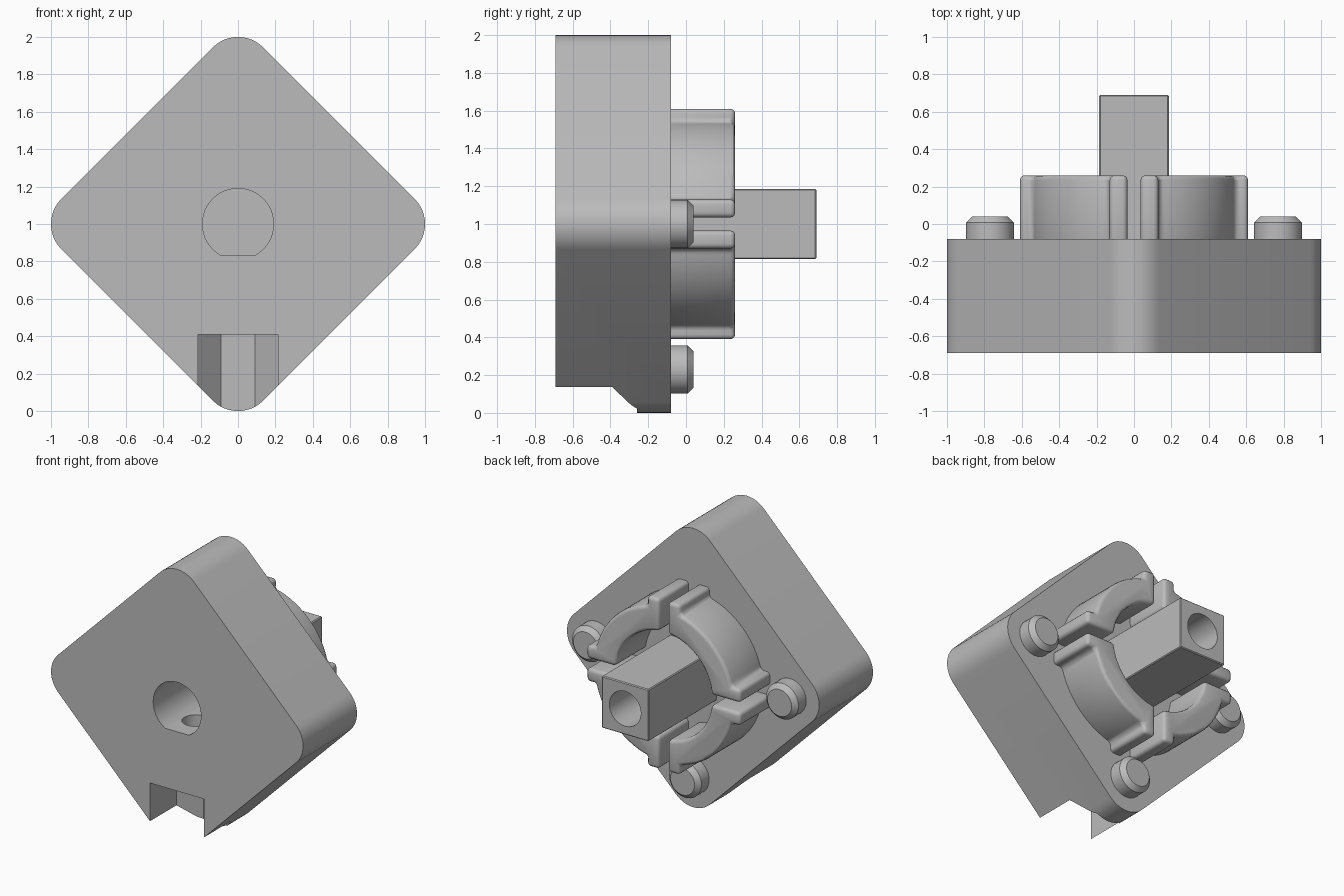
import bpy, bmesh
from math import sin, cos, pi, radians, sqrt, asin, acos

if "Cube" in bpy.data.objects:
    bpy.data.objects.remove(bpy.data.objects["Cube"])

grey = bpy.data.materials.new("plain grey")
grey.use_nodes = True
grey.diffuse_color = (0.5, 0.5, 0.5, 1)
grey.node_tree.nodes["Principled BSDF"].inputs["Base Color"].default_value = grey.diffuse_color


def arc(cx, cz, r, start, end, n):
    """Points along an arc, angles in radians."""
    steps = [start + (end - start) * i / n for i in range(n + 1)]
    return [(cx + r * cos(a), cz + r * sin(a)) for a in steps]


def circle(cx, cz, r, n=48):
    return arc(cx, cz, r, 0, 2 * pi, n)[:-1]


def prism(name, pts, t0, t1, axis="y"):
    """Extrude a 2D outline along y or z."""
    place = (lambda u, v, t: (u, t, v)) if axis == "y" else (lambda u, v, t: (u, v, t))
    bm = bmesh.new()
    low = [bm.verts.new(place(u, v, t0)) for u, v in pts]
    high = [bm.verts.new(place(u, v, t1)) for u, v in pts]
    bm.faces.new(low)
    bm.faces.new(high)
    for i in range(len(pts)):
        j = (i + 1) % len(pts)
        bm.faces.new((low[i], low[j], high[j], high[i]))
    bmesh.ops.recalc_face_normals(bm, faces=bm.faces)
    mesh = bpy.data.meshes.new(name)
    bm.to_mesh(mesh)
    bm.free()
    mesh.materials.append(grey)
    ob = bpy.data.objects.new(name, mesh)
    bpy.context.collection.objects.link(ob)
    return ob


def apply_all(ob):
    bpy.ops.object.select_all(action="DESELECT")
    ob.select_set(True)
    bpy.context.view_layer.objects.active = ob
    for m in list(ob.modifiers):
        bpy.ops.object.modifier_apply(modifier=m.name)


def cut(ob, cutter):
    cutter.hide_render = True
    m = ob.modifiers.new("cut", "BOOLEAN")
    m.operation = "DIFFERENCE"
    m.solver = "EXACT"
    m.object = cutter
    apply_all(ob)
    bpy.data.objects.remove(cutter)


def bevel(ob, width, segments):
    m = ob.modifiers.new("bevel", "BEVEL")
    m.width = width
    m.segments = segments
    m.limit_method = "ANGLE"
    m.angle_limit = radians(35)
    apply_all(ob)


def smooth(ob):
    apply_all(ob)
    bpy.ops.object.shade_smooth_by_angle(angle=radians(30))


back = -0.08
front = -0.69

# Rounded diamond body
corner = 0.19
reach = 1 - corner
outline = []
for k in range(4):
    a = k * pi / 2
    outline += arc(reach * cos(a), 1 + reach * sin(a), corner, a - pi / 4, a + pi / 4, 12)
body = prism("body", outline, front, back)

# Flared notch at the lower corner
notch = [(-0.215, -0.8), (0.215, -0.8), (0.215, -0.39),
         (0.09, -0.26), (-0.09, -0.26), (-0.215, -0.39)]
cut(body, prism("notch_cutter", notch, -0.2, 0.41, "z"))

# D-shaped bore and the screw hole running from its flat to the notch
r, flat = 0.19, 0.165
a = asin(flat / r)
bore = arc(0, 1, r, -a, pi + a, 40)
cut(body, prism("bore_cutter", bore, -0.8, -0.18))
cut(body, prism("screw_hole_cutter", circle(0, -0.48, 0.09, 32), 0.3, 0.9, "z"))
smooth(body)

# Square shaft with a round hole in its end
h = 0.186
shaft = prism("square_shaft", [(-h, 1 - h), (h, 1 - h), (h, 1 + h), (-h, 1 + h)], -0.12, 0.69)
bevel(shaft, 0.006, 1)
cut(shaft, prism("shaft_hole_cutter", circle(0, 1, 0.125), 0.3, 0.8))
smooth(shaft)

# Four ring segments with lipped ends, separated by narrow gaps
gap, lip, tip, outer, inner = 0.035, 0.13, 0.61, 0.555, 0.38
a_out, a_in = asin(lip / outer), asin(gap / inner)
segment = [(gap, tip), (lip, tip)]
segment += arc(0, 0, outer, pi / 2 - a_out, a_out, 16)
segment += [(tip, lip), (tip, gap)]
segment += arc(0, 0, inner, a_in, pi / 2 - a_in, 16)
for sx, side in ((1, "left"), (-1, "right")):
    for sz, level in ((1, "upper"), (-1, "lower")):
        pts = [(sx * u, 1 + sz * v) for u, v in segment]
        ob = prism(f"ring_segment_{level}_{side}", pts, -0.14, 0.26)
        bevel(ob, 0.025, 3)
        smooth(ob)

# Chamfered locating pins on three corners
for name, x, z in (("left", 0.77, 1), ("right", -0.77, 1), ("bottom", 0, 0.23)):
    pin = prism(f"pin_{name}", circle(x, z, 0.128, 40), -0.16, 0.04)
    bevel(pin, 0.032, 1)
    smooth(pin)
